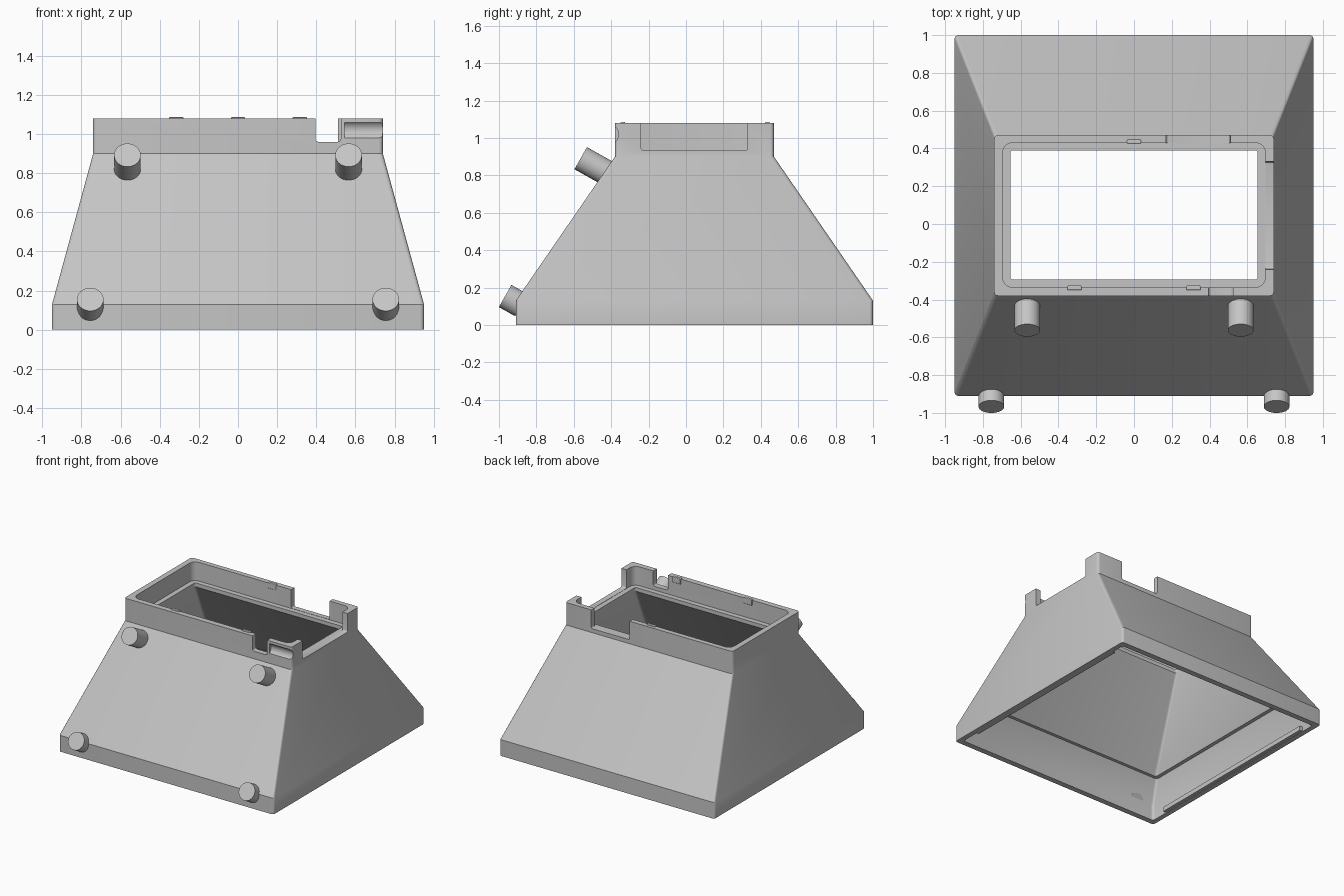
import bpy, bmesh, math
from mathutils import Vector

cube = bpy.data.objects.get("Cube")
if cube:
    bpy.data.objects.remove(cube, do_unlink=True)

grey = bpy.data.materials.new("light_grey_plastic")
grey.use_nodes = True
COLOUR = (0.56, 0.56, 0.56, 1)
grey.diffuse_color = COLOUR
grey.node_tree.nodes["Principled BSDF"].inputs["Base Color"].default_value = COLOUR


def finish(name, bm):
    bmesh.ops.recalc_face_normals(bm, faces=bm.faces)
    mesh = bpy.data.meshes.new(name)
    bm.to_mesh(mesh)
    bm.free()
    mesh.materials.append(grey)
    obj = bpy.data.objects.new(name, mesh)
    bpy.context.collection.objects.link(obj)
    return obj


def activate(obj):
    bpy.ops.object.select_all(action='DESELECT')
    obj.select_set(True)
    bpy.context.view_layer.objects.active = obj


def smooth(obj):
    activate(obj)
    bpy.ops.object.shade_smooth_by_angle(angle=math.radians(30))


def box(name, x0, x1, y0, y1, z0, z1, bevel=0.0):
    bm = bmesh.new()
    bmesh.ops.create_cube(bm, size=1)
    for v in bm.verts:
        v.co = ((x0 + x1) / 2 + v.co.x * (x1 - x0),
                (y0 + y1) / 2 + v.co.y * (y1 - y0),
                (z0 + z1) / 2 + v.co.z * (z1 - z0))
    if bevel:
        bmesh.ops.bevel(bm, geom=bm.edges[:], offset=bevel, segments=3,
                        profile=0.5, affect='EDGES')
    return finish(name, bm)


def cylinder(name, start, end, radius, sides=32):
    start, end = Vector(start), Vector(end)
    axis = end - start
    bm = bmesh.new()
    bmesh.ops.create_cone(bm, cap_ends=True, segments=sides, radius1=radius,
                          radius2=radius, depth=axis.length)
    bm.transform(axis.to_track_quat('Z', 'Y').to_matrix().to_4x4())
    bmesh.ops.translate(bm, verts=bm.verts, vec=(start + end) / 2)
    return finish(name, bm)


def rounded_loop(bm, half_x, y0, y1, z, r, steps=4):
    """Rounded rectangle of vertices, counter-clockwise."""
    verts = []
    corners = [(half_x - r, y1 - r), (r - half_x, y1 - r),
               (r - half_x, y0 + r), (half_x - r, y0 + r)]
    for i, (cx, cy) in enumerate(corners):
        for k in range(steps + 1):
            a = math.pi / 2 * (i + k / steps)
            verts.append(bm.verts.new((cx + r * math.cos(a), cy + r * math.sin(a), z)))
    return verts


# Hollow hood: half width, front y, back y, height, corner radius
SECTIONS = [
    (0.95, -0.91, 1.00, 0.00, 0.02),    # outside, going up
    (0.95, -0.91, 1.00, 0.13, 0.02),
    (0.74, -0.38, 0.47, 0.90, 0.02),
    (0.74, -0.38, 0.47, 1.08, 0.02),
    (0.695, -0.335, 0.43, 1.08, 0.05),  # collar recess and ledge
    (0.695, -0.335, 0.43, 0.93, 0.05),
    (0.655, -0.295, 0.39, 0.93, 0.015),
    (0.655, -0.295, 0.39, 0.90, 0.015),
    (0.84, -0.75, 0.84, 0.295, 0.02),   # inside, going down
    (0.87, -0.775, 0.865, 0.295, 0.02),
    (0.91, -0.865, 0.955, 0.135, 0.02),
    (0.91, -0.865, 0.955, 0.00, 0.02),
]
bm = bmesh.new()
loops = [rounded_loop(bm, *s) for s in SECTIONS]
for low, high in zip(loops, loops[1:] + loops[:1]):
    n = len(low)
    for i in range(n):
        j = (i + 1) % n
        bm.faces.new((low[i], low[j], high[j], high[i]))
hood = finish("hood_body", bm)

# Notches in the collar and the round groove in the front corner post
cutters = [
    box("left_notch", 0.6, 0.85, -0.24, 0.33, 0.932, 1.2, 0.015),
    box("back_notch", 0.17, 0.51, 0.36, 0.6, 0.932, 1.2, 0.015),
    box("front_notch", 0.395, 0.525, -0.5, -0.27, 0.96, 1.2, 0.015),
    cylinder("post_groove", (0.545, -0.41, 1.02), (0.85, -0.41, 1.02), 0.05),
]
for cutter in cutters:
    cutter.hide_render = True
    activate(hood)
    mod = hood.modifiers.new("cut", 'BOOLEAN')
    mod.operation = 'DIFFERENCE'
    mod.solver = 'EXACT'
    mod.object = cutter
    bpy.ops.object.modifier_apply(modifier=mod.name)
    bpy.data.objects.remove(cutter, do_unlink=True)
smooth(hood)

# Pegs on the sloping front
AXIS = Vector((0, 0.87, -0.49))
for side, sx in (("right", -1), ("left", 1)):
    for level, x, y, z, length in (("upper", 0.565, -0.563, 0.892, 0.18),
                                   ("lower", 0.755, -0.967, 0.155, 0.10)):
        cap = Vector((sx * x, y, z))
        smooth(cylinder(f"{level}_{side}_peg", cap, cap + AXIS * length, 0.068))

    # Retaining ridge inside the base rim
    xs = sorted((sx * 0.92, sx * 0.885))
    box(f"{side}_rim_ridge", xs[0], xs[1], -0.72, 0.84, 0.004, 0.04)

# Small snap bumps on the collar's inner edge
for name, x, y in (("back_bump", 0, 0.435), ("front_right_bump", -0.315, -0.338),
                   ("front_left_bump", 0.315, -0.338)):
    box(name, x - 0.037, x + 0.037, y - 0.012, y + 0.012, 1.04, 1.086, 0.005)
